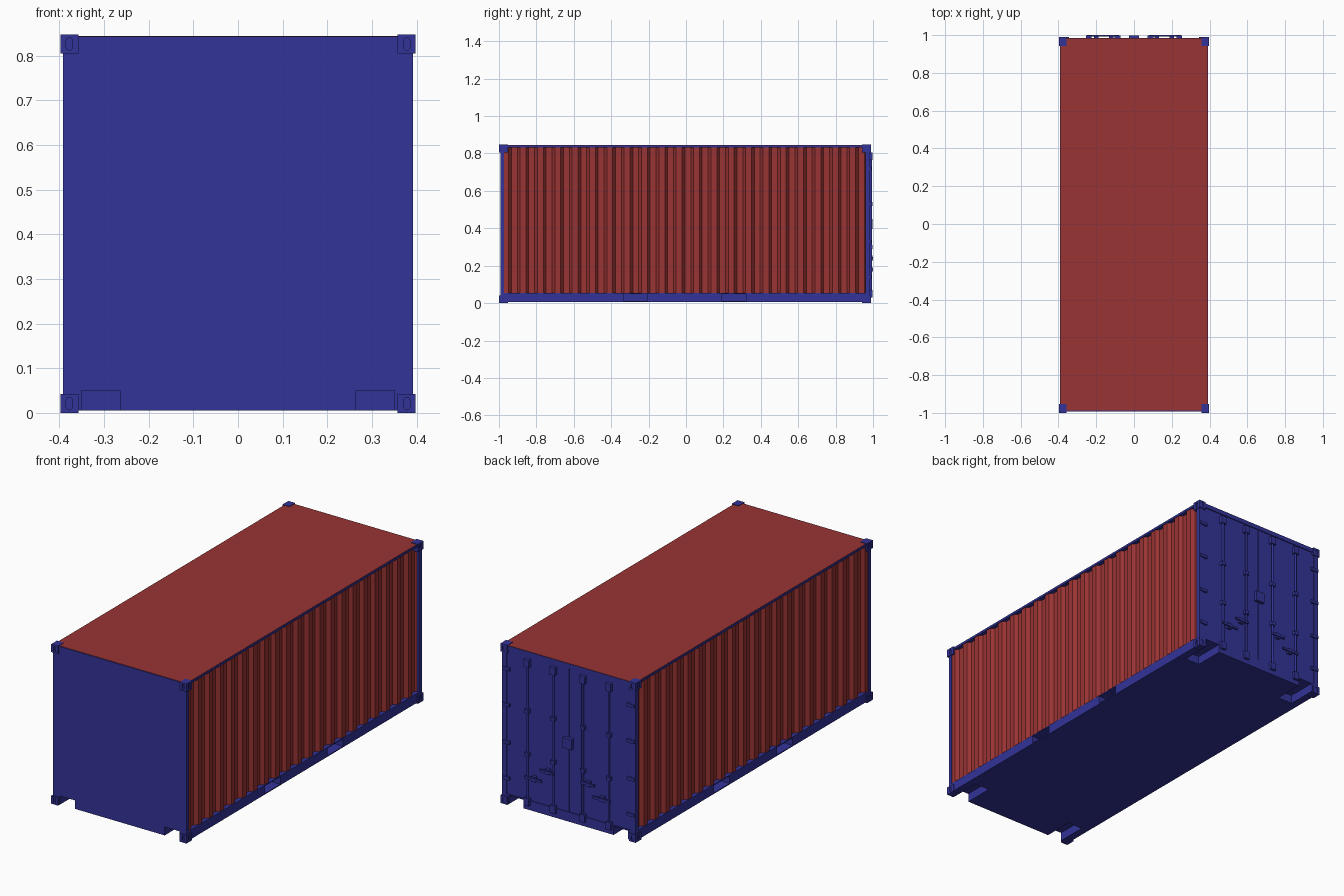
import bpy, bmesh, math
from mathutils import Vector

if "Cube" in bpy.data.objects:
    bpy.data.objects.remove(bpy.data.objects["Cube"])


def material(name, rgb):
    m = bpy.data.materials.new(name)
    m.diffuse_color = (*rgb, 1)
    m.use_nodes = True
    m.node_tree.nodes["Principled BSDF"].inputs["Base Color"].default_value = m.diffuse_color
    return m


RED = material("red_paint", (0.319, 0.033, 0.033))
BLUE = material("blue_paint", (0.033, 0.033, 0.319))


def finish(name, bm, mat=BLUE, recalc=True):
    if recalc:
        bmesh.ops.recalc_face_normals(bm, faces=bm.faces)
    me = bpy.data.meshes.new(name)
    bm.to_mesh(me)
    bm.free()
    me.materials.append(mat)
    ob = bpy.data.objects.new(name, me)
    bpy.context.collection.objects.link(ob)
    return ob


def add_box(bm, x0, x1, y0, y1, z0, z1):
    vs = bmesh.ops.create_cube(bm, size=1)["verts"]
    for v in vs:
        v.co = Vector(((x0 + x1) / 2 + v.co.x * (x1 - x0),
                       (y0 + y1) / 2 + v.co.y * (y1 - y0),
                       (z0 + z1) / 2 + v.co.z * (z1 - z0)))


def boxes(name, items, mat=BLUE):
    bm = bmesh.new()
    for b in items:
        add_box(bm, *b)
    return finish(name, bm, mat)


def add_slot(bm, centre, axis, depth):
    """Upright rounded slot, pushed through a face along x or y."""
    r, h = 0.007, 0.007
    side = Vector((0, 1, 0)) if axis == "x" else Vector((1, 0, 0))
    push = Vector((depth, 0, 0)) if axis == "x" else Vector((0, depth, 0))
    ring = []
    for i in range(14):
        a = math.pi * (i if i < 7 else i - 1) / 6
        up = r * math.sin(a) + (h if i < 7 else -h)
        ring.append(Vector(centre) + side * (r * math.cos(a)) + Vector((0, 0, up)))
    a = [bm.verts.new(p - push) for p in ring]
    b = [bm.verts.new(p + push) for p in ring]
    bm.faces.new(a)
    bm.faces.new(b[::-1])
    for i in range(14):
        j = (i + 1) % 14
        bm.faces.new((a[i], b[i], b[j], a[j]))


def cut(ob, cutter):
    cutter.hide_render = True
    cutter.hide_viewport = True
    cutter.display_type = "WIRE"
    mod = ob.modifiers.new("cut", "BOOLEAN")
    mod.operation = "DIFFERENCE"
    mod.solver = "EXACT"
    mod.object = cutter


W, FRONT, BACK = 0.392, -0.992, 0.985
SIDES = (-1, 1)


def mx(s, x0, x1):
    return (x0, x1) if s > 0 else (-x1, -x0)


# floor base with end notches and fork pockets
base = boxes("floor_base", [(-W, W, FRONT, BACK, 0.005, 0.055)])
holes = []
for s in SIDES:
    for y0, y1 in ((-1.05, FRONT + 0.16), (BACK - 0.16, 1.05)):
        holes.append((*mx(s, 0.264, 0.35), y0, y1, -0.02, 0.05))
    for y0 in (-0.335, 0.193):
        holes.append((*mx(s, 0.27, 0.45), y0, y0 + 0.13, 0.01, 0.05))
# keep side pockets and end notches as one cutter
cut(base, boxes("base_cutter", holes))

# front wall, roof and top rails
boxes("front_wall", [(-W, W, FRONT, FRONT + 0.02, 0.055, 0.843)])
boxes("roof", [(-0.39, 0.39, FRONT + 0.004, BACK - 0.002, 0.836, 0.8445)], RED)
boxes("top_side_rails", [(*mx(s, 0.366, W), FRONT + 0.01, BACK - 0.01, 0.831, 0.843)
                         for s in SIDES])

# corrugated side walls
N, Y0, Y1 = 21, FRONT + 0.012, 0.968
pitch = (Y1 - Y0) / N
profile = [(0.388, 0.0), (0.388, 0.34), (0.37, 0.50), (0.37, 0.84)]
for s, label in ((-1, "left"), (1, "right")):
    bm = bmesh.new()
    pts = [(x, Y0 + pitch * (i + t)) for i in range(N) for x, t in profile]
    pts.append((0.388, Y1))
    rows = [[bm.verts.new((s * x, y, z)) for z in (0.054, 0.834)] for x, y in pts]
    for a, b in zip(rows, rows[1:]):
        q = (a[0], b[0], b[1], a[1])
        bm.faces.new(q if s > 0 else q[::-1])
    finish(label + "_corrugated_wall", bm, RED, recalc=False)

# rear door frame and the two doors
frame = [(-W, W, 0.96, BACK, 0.82, 0.843)]
frame += [(*mx(s, 0.366, W), 0.96, BACK, 0.055, 0.82) for s in SIDES]
boxes("door_frame", frame)
for s, label in ((-1, "left"), (1, "right")):
    boxes(label + "_door", [(*mx(s, 0.0015, 0.366), 0.96, 0.980, 0.055, 0.82)])

# door locking rods
RODS = (0.087, 0.24)
bm = bmesh.new()
for s in SIDES:
    for x in RODS:
        vs = bmesh.ops.create_cone(bm, cap_ends=True, segments=10, radius1=0.006,
                                   radius2=0.006, depth=0.75)["verts"]
        for v in vs:
            v.co += Vector((s * x, 0.989, 0.425))
rods = finish("locking_rods", bm)

# rod guides, end cams, hinges and lever handles
guides, hinges, levers = [], [], []
for s in SIDES:
    for x in RODS:
        for z, w, h in ((0.05, 0.015, 0.02), (0.785, 0.015, 0.02),
                        (0.3, 0.012, 0.01), (0.53, 0.012, 0.01)):
            guides.append((*mx(s, x - w, x + w), 0.978, 0.998, z - h, z + h))
    for z in (0.14, 0.33, 0.53, 0.72):
        hinges.append((*mx(s, 0.345, 0.388), 0.978, 0.991, z - 0.008, z + 0.008))
    for x0, x1, z in ((0.15, 0.25, 0.18), (0.08, 0.16, 0.24)):
        levers.append((*mx(s, x0, x1), 0.992, 1.0, z - 0.006, z + 0.006))
        xm = (x0 + x1) / 2
        levers.append((*mx(s, xm - 0.012, xm + 0.012), 0.978, 0.996, z - 0.014, z + 0.014))
boxes("rod_guides", guides)
boxes("door_hinges", hinges)
boxes("lever_handles", levers)
boxes("door_lock_box", [(-0.026, 0.026, 0.978, 0.998, 0.395, 0.45)])

# corner castings with slots on the outer faces
blocks = []
bm = bmesh.new()
for s in SIDES:
    for z0 in (0, 0.805):
        for y0, y1, ye in ((-1.0, -0.952, -1.0), (0.942, 0.99, 0.99)):
            blocks.append((*mx(s, 0.357, 0.397), y0, y1, z0, z0 + 0.042))
            add_slot(bm, (s * 0.397, (y0 + y1) / 2, z0 + 0.021), "x", 0.008)
            add_slot(bm, (s * 0.378, ye, z0 + 0.021), "y", 0.008)
cut(boxes("corner_castings", blocks), finish("slot_cutter", bm))

# smooth only the round rods
bpy.context.view_layer.objects.active = rods
rods.select_set(True)
bpy.ops.object.shade_smooth_by_angle(angle=math.radians(40))
